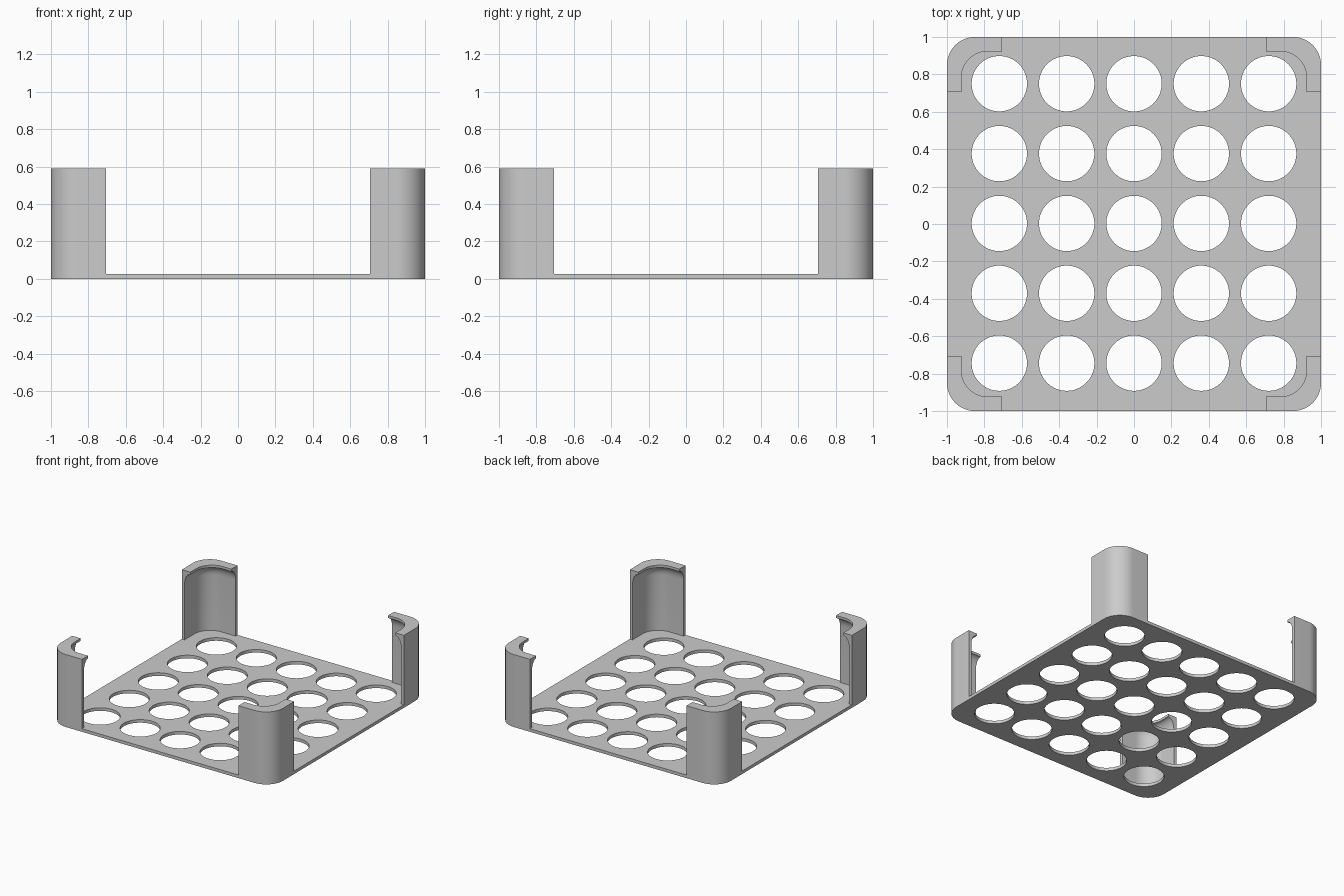
import bpy, bmesh
from math import sin, cos, pi

cube = bpy.data.objects.get("Cube")
if cube:
    bpy.data.objects.remove(cube)

PLATE, HEIGHT = 0.025, 0.59      # plate thickness, overall height
LEG = 0.705                      # where each post's legs end
WALL, LIP, TIP = 0.025, 0.077, 0.57
FILLET_H = 0.09

grey = bpy.data.materials.new("light grey plastic")
grey.use_nodes = True
colour = (0.6, 0.6, 0.6, 1)
grey.diffuse_color = colour
grey.node_tree.nodes["Principled BSDF"].inputs["Base Color"].default_value = colour


def arc(cx, cy, r, start, end, n):
    return [(cx + r * cos(start + (end - start) * i / n),
             cy + r * sin(start + (end - start) * i / n)) for i in range(n + 1)]


def finish(obj):
    obj.data.materials.clear()
    obj.data.materials.append(grey)
    bpy.ops.object.select_all(action='DESELECT')
    obj.select_set(True)
    bpy.context.view_layer.objects.active = obj
    bpy.ops.object.shade_smooth_by_angle(angle=pi / 6)


# Base plate: rounded square outline with a five by five grid of round holes
curve = bpy.data.curves.new("base_plate", 'CURVE')
curve.dimensions = '2D'
curve.fill_mode = 'BOTH'
curve.extrude = PLATE / 2


def add_loop(points):
    spline = curve.splines.new('POLY')
    spline.points.add(len(points) - 1)
    for p, (x, y) in zip(spline.points, points):
        p.co = (x, y, 0, 1)
    spline.use_cyclic_u = True


outline = []
for k, (sx, sy) in enumerate([(1, 1), (-1, 1), (-1, -1), (1, -1)]):
    outline += arc(0.85 * sx, 0.85 * sy, 0.15, k * pi / 2, (k + 1) * pi / 2, 16)
add_loop(outline)
for i in range(-2, 3):
    for j in range(-2, 3):
        add_loop(arc(0.36 * i, 0.003 + 0.3735 * j, 0.148, 0, 2 * pi, 64)[:-1])

plate = bpy.data.objects.new("base_plate", curve)
bpy.context.collection.objects.link(plate)
bpy.ops.object.select_all(action='DESELECT')
plate.select_set(True)
bpy.context.view_layer.objects.active = plate
bpy.ops.object.convert(target='MESH')
plate = bpy.context.view_layer.objects.active
bm = bmesh.new()
bm.from_mesh(plate.data)
bmesh.ops.remove_doubles(bm, verts=bm.verts, dist=1e-5)
bmesh.ops.translate(bm, verts=bm.verts, vec=(0, 0, PLATE / 2))
bmesh.ops.recalc_face_normals(bm, faces=bm.faces)
bm.to_mesh(plate.data)
bm.free()
finish(plate)


# Corner posts: a wall section with a filleted top lip, swept around the corner
def corner_path(inset):
    r = 0.15 if inset == 0 else 0.14
    c = 1 - inset - r
    return [(1 - inset, LEG)] + arc(c, c, r, 0, pi / 2, 16) + [(LEG, 1 - inset)]


section = [(0, PLATE), (0, HEIGHT), (LIP, HEIGHT), (LIP, TIP)]
for i in range(1, 9):
    a = pi / 2 * i / 8
    section.append((LIP - (LIP - WALL) * sin(a), TIP - FILLET_H * (1 - cos(a))))
section.append((WALL, PLATE))

bm = bmesh.new()
rows = [[bm.verts.new((x, y, z)) for x, y in corner_path(d)] for d, z in section]
for a, b in zip(rows, rows[1:]):
    for i in range(len(a) - 1):
        bm.faces.new((a[i], a[i + 1], b[i + 1], b[i]))
for end in (0, -1):
    bm.faces.new([row[end] for row in rows])
bmesh.ops.recalc_face_normals(bm, faces=bm.faces)
mesh = bpy.data.meshes.new("corner_posts")
bm.to_mesh(mesh)
bm.free()
posts = bpy.data.objects.new("corner_posts", mesh)
bpy.context.collection.objects.link(posts)
finish(posts)
mirror = posts.modifiers.new("four corners", 'MIRROR')
mirror.use_axis = (True, True, False)
mirror.use_mirror_merge = False
